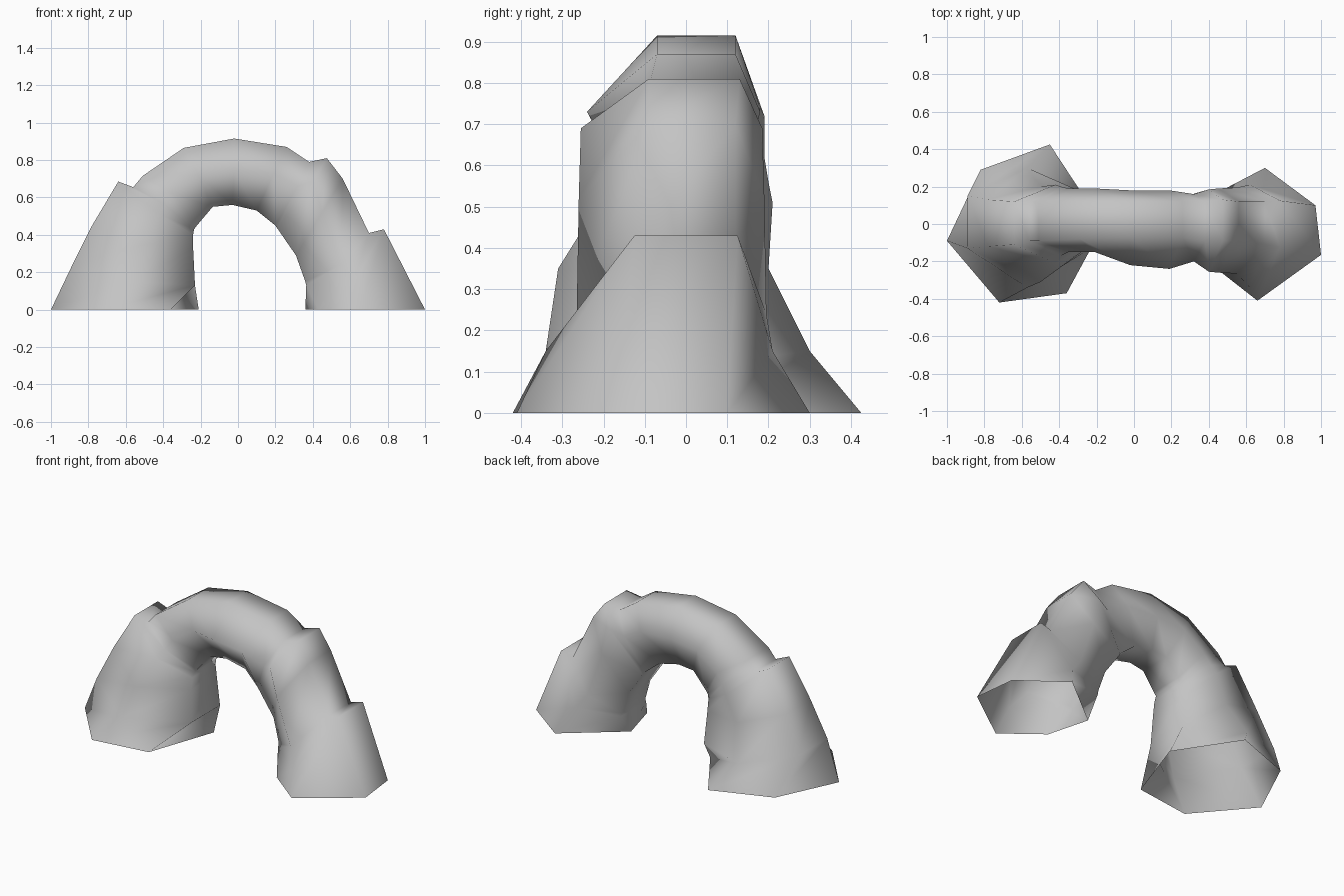
import bpy, bmesh

cube = bpy.data.objects.get("Cube")
if cube:
    bpy.data.objects.remove(cube, do_unlink=True)

stone = bpy.data.materials.new("grey_stone")
stone.use_nodes = True
stone.diffuse_color = (0.55, 0.55, 0.55, 1)
stone.node_tree.nodes["Principled BSDF"].inputs["Base Color"].default_value = (0.55, 0.55, 0.55, 1)


def ring(outer, mid, inner, front, back, rim=(-0.09, 0.12)):
    """Six-sided section: a flat outer edge, front and back points, a flat inner edge."""
    (xo, zo), (xm, zm), (xi, zi) = outer, mid, inner
    f, b = rim
    return [(xo, f, zo), (xo, b, zo), (xm, back, zm),
            (xi, b, zi), (xi, f, zi), (xm, front, zm)]


def foot(points):
    """Six-sided outline on the ground."""
    return [(x, y, 0) for x, y in points]


def loft(name, rings):
    """Open tube through the rings, smooth shaded."""
    bm = bmesh.new()
    loops = [[bm.verts.new(p) for p in r] for r in rings]
    for near, far in zip(loops, loops[1:]):
        for i in range(6):
            j = (i + 1) % 6
            face = bm.faces.new((near[j], near[i], far[i], far[j]))
            face.smooth = True
    mesh = bpy.data.meshes.new(name)
    bm.to_mesh(mesh)
    bm.free()
    mesh.materials.append(stone)
    bpy.context.collection.objects.link(bpy.data.objects.new(name, mesh))


# Wide flaring leg, ending in a ledge
right_leg = [
    foot([(-1, -.09), (-.82, .29), (-.45, .425), (-.21, .06), (-.36, -.37), (-.72, -.42)]),
    ring((-.89, .23), (-.57, .15), (-.23, .13), -.34, .30, (-.13, .15)),
    ring((-.78, .45), (-.50, .35), (-.24, .33), -.31, .20, (-.12, .13)),
    ring((-.64, .685), (-.42, .51), (-.24, .40), -.21, .21, (-.11, .12)),
]

# Bridging span
span = [
    ring((-.56, .655), (-.39, .56), (-.235, .43), -.17, .20),
    ring((-.51, .715), (-.35, .62), (-.22, .45), -.15, .19),
    ring((-.29, .865), (-.21, .72), (-.135, .55), -.15, .19, (-.08, .12)),
    ring((-.02, .915), (-.02, .74), (-.03, .56), -.22, .18, (-.07, .12)),
    ring((.26, .87), (.19, .73), (.1, .53), -.24, .18, (-.07, .12)),
    ring((.38, .79), (.32, .66), (.2, .45), -.20, .16),
]

# Stepped leg: a ledge above a long middle section
left_leg = [
    ring((.475, .81), (.40, .69), (.21, .435), -.255, .185, (-.09, .13)),
    ring((.56, .70), (.45, .52), (.31, .29), -.26, .19),
    ring((.70, .41), (.55, .24), (.36, .15), -.265, .195, (-.11, .12)),
]

# Low skirt below the second ledge
skirt = [
    ring((.78, .43), (.62, .15), (.365, .13), -.34, .21, (-.125, .125)),
    foot([(1, -.165), (.97, .10), (.70, .30), (.36, .03), (.43, -.23), (.66, -.41)]),
]

loft("stone_arch", right_leg + span + left_leg + skirt)
